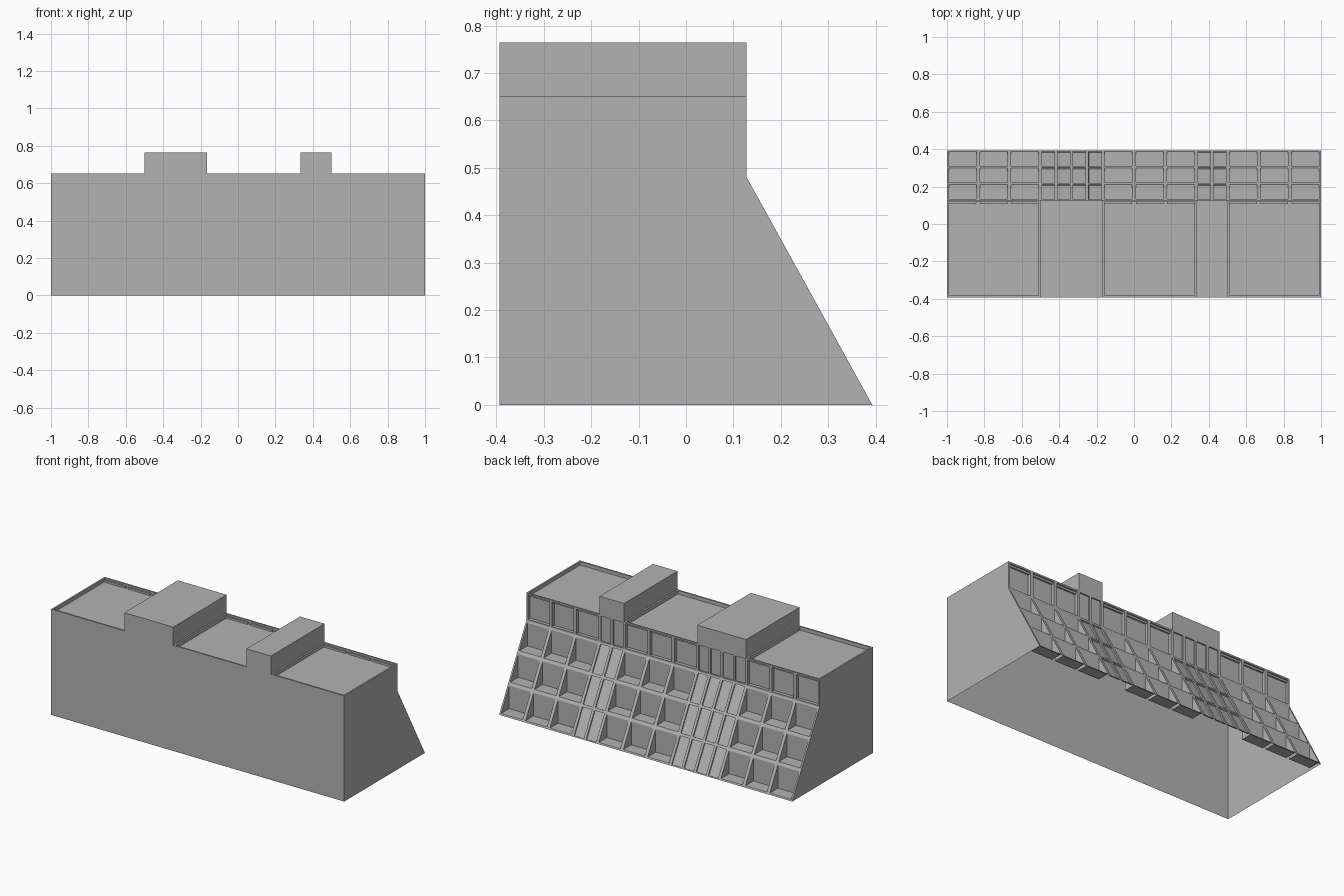
import bpy, bmesh
from mathutils import Vector

if "Cube" in bpy.data.objects:
    bpy.data.objects.remove(bpy.data.objects["Cube"], do_unlink=True)

grey = bpy.data.materials.new("concrete_grey")
grey.use_nodes = True
colour = (0.45, 0.45, 0.45, 1)
grey.diffuse_color = colour
grey.node_tree.nodes["Principled BSDF"].inputs["Base Color"].default_value = colour

FRONT, LEDGE, TOE = -0.393, 0.128, 0.393      # y of front wall, upper back wall, slope foot
SLOPE_TOP, ROOF, TOWER = 0.48, 0.652, 0.764   # heights
BAY = 1 / 6
RIM = 0.01
# Sections from -x to +x: number of bays, whether a tower rises there
SECTIONS = [(3, False), (2, True), (3, False), (1, True), (3, False)]


def add_face(bm, points, outward):
    """Add a polygon whose normal points along outward."""
    face = bm.faces.new([bm.verts.new(p) for p in points])
    face.normal_update()
    if face.normal.dot(Vector(outward)) < 0:
        face.normal_flip()
    return face


def finish(bm, name):
    bmesh.ops.remove_doubles(bm, verts=bm.verts, dist=0.00002)
    mesh = bpy.data.meshes.new(name)
    bm.to_mesh(mesh)
    bm.free()
    mesh.materials.append(grey)
    bpy.context.collection.objects.link(bpy.data.objects.new(name, mesh))


def inset(bm, thickness, depth=0.0):
    """Frame every face, then sink the middles."""
    faces = bm.faces[:]
    bmesh.ops.inset_individual(bm, faces=faces, thickness=thickness, use_even_offset=True)
    if depth:
        bmesh.ops.inset_individual(bm, faces=faces, thickness=0.0001, depth=-depth,
                                   use_even_offset=True)
    return faces


def slope_y(z):
    return TOE + (LEDGE - TOE) * z / SLOPE_TOP


def back_panel(bm, x0, x1, z0, z1):
    """One panel of the back, on the slope or on the upright wall."""
    y0, y1 = (max(LEDGE, slope_y(z)) for z in (z0, z1))
    return add_face(bm, [(x0, y0, z0), (x1, y0, z0), (x1, y1, z1), (x0, y1, z1)], (0, 1, 0.2))


def carve_terrace(bm, face):
    """Turn a sloping panel into a bay with level floor and upright back."""
    verts = sorted(face.verts, key=lambda v: v.co.z)
    a, b = sorted(verts[:2], key=lambda v: v.co.x)
    d, c = sorted(verts[2:], key=lambda v: v.co.x)
    bm.faces.remove(face)
    a2 = bm.verts.new((a.co.x, d.co.y, a.co.z))
    b2 = bm.verts.new((b.co.x, c.co.y, b.co.z))
    for loop, outward in (((a, b, b2, a2), (0, 0, 1)), ((a2, b2, c, d), (0, 1, 0)),
                          ((a, a2, d), (1, 0, 0)), ((b, c, b2), (-1, 0, 0))):
        new = bm.faces.new(loop)
        new.normal_update()
        if new.normal.dot(Vector(outward)) < 0:
            new.normal_flip()


walls, decks, towers, terraces, windows, fins = (bmesh.new() for _ in range(6))
rows = [SLOPE_TOP * i / 3 for i in range(4)] + [ROOF]
skyline = [(-1, 0)]
x0 = -1.0

for bays, tower in SECTIONS:
    x1 = x0 + bays * BAY
    top = TOWER if tower else ROOF
    skyline += [(x0, top), (x1, top)]
    roof = [(x0, FRONT, top), (x1, FRONT, top), (x1, LEDGE, top), (x0, LEDGE, top)]
    add_face(towers if tower else decks, roof, (0, 0, 1))
    if tower:
        # Tower flanks and back above the roof line
        for x, side in ((x0, -1), (x1, 1)):
            add_face(towers, [(x, FRONT, ROOF), (x, LEDGE, ROOF),
                              (x, LEDGE, TOWER), (x, FRONT, TOWER)], (side, 0, 0))
        back_panel(towers, x0, x1, ROOF, TOWER)
    # Back panels: half-width strips under towers, bays elsewhere
    count = bays * 2 if tower else bays
    step = (x1 - x0) / count
    for row in range(4):
        target = fins if tower else (windows if row == 3 else terraces)
        for i in range(count):
            back_panel(target, x0 + i * step, x0 + (i + 1) * step, rows[row], rows[row + 1])
    x0 = x1

# Front wall with stepped skyline, and the two end walls; the underside is open
skyline.append((1, 0))
add_face(walls, [(x, FRONT, z) for x, z in skyline], (0, -1, 0))
for side in (-1, 1):
    add_face(walls, [(side, FRONT, 0), (side, TOE, 0), (side, LEDGE, SLOPE_TOP),
                     (side, LEDGE, ROOF), (side, FRONT, ROOF)], (side, 0, 0))

# Sunken roof decks, windows and strips
inset(decks, RIM, 0.022)
inset(windows, RIM, 0.02)
inset(fins, 0.008, 0.008)
# Terrace bays
for panel in inset(terraces, RIM):
    carve_terrace(terraces, panel)

for bm, name in ((walls, "outer_walls"), (decks, "roof_decks"), (towers, "stair_towers"),
                 (terraces, "terrace_bays"), (windows, "upper_windows"), (fins, "ribbed_strips")):
    finish(bm, name)
